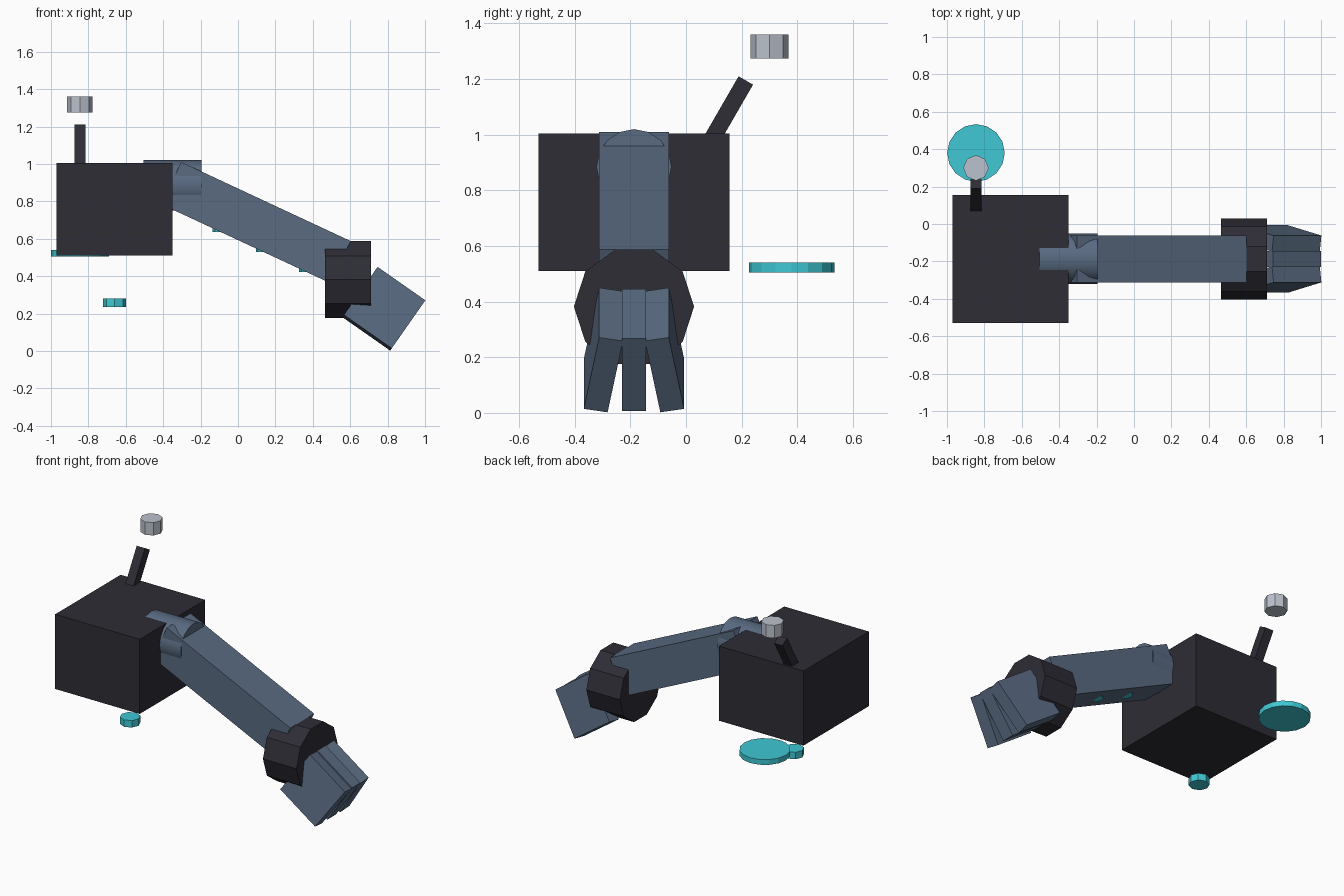
import bpy
from math import radians

if "Cube" in bpy.data.objects:
    bpy.data.objects.remove(bpy.data.objects["Cube"], do_unlink=True)


def material(name, rgb):
    mat = bpy.data.materials.new(name)
    mat.use_nodes = True
    color = (*rgb, 1.0)
    mat.diffuse_color = color
    bsdf = next(n for n in mat.node_tree.nodes if n.type == "BSDF_PRINCIPLED")
    bsdf.inputs["Base Color"].default_value = color
    return mat


CHARCOAL = material("charcoal", (0.027, 0.026, 0.036))
STEEL = material("steel_blue", (0.10, 0.145, 0.22))
TEAL = material("teal", (0.05, 0.58, 0.66))
SILVER = material("silver", (0.50, 0.54, 0.61))


def finish(name, mat, rotation):
    obj = bpy.context.object
    obj.name = name
    obj.rotation_euler = [radians(a) for a in rotation]
    obj.data.materials.append(mat)
    return obj


def box(name, mat, center, size, rotation=(0, 0, 0)):
    bpy.ops.mesh.primitive_cube_add(size=1, location=center)
    obj = finish(name, mat, rotation)
    obj.scale = size
    return obj


def cylinder(name, mat, center, radius, depth, sides, rotation=(0, 0, 0)):
    bpy.ops.mesh.primitive_cylinder_add(
        vertices=sides, radius=radius, depth=depth, location=center)
    return finish(name, mat, rotation)


MID = -0.187    # the arm's centre plane
MAST_X = -0.845

# Shoulder block
box("shoulder_block", CHARCOAL, (-0.66, MID, 0.757), (0.62, 0.685, 0.495))

# Exhaust mast with floating cap and discs
box("mast", CHARCOAL, (MAST_X, 0.14, 1.065), (0.06, 0.06, 0.30), (-30, 0, 0))
cylinder("mast_cap", SILVER, (MAST_X, 0.30, 1.317), 0.068, 0.085, 8)
cylinder("large_disc", TEAL, (MAST_X, 0.38, 0.523), 0.154, 0.035, 16)
cylinder("small_disc", TEAL, (-0.66, MID, 0.257), 0.062, 0.046, 8)

# Shoulder joint and sloping arm
cylinder("shoulder_joint", STEEL, (-0.35, MID, 0.885), 0.135, 0.31, 16, (0, 90, 0))
bpy.ops.object.shade_smooth_by_angle(angle=radians(30))
box("arm", STEEL, (0.096, MID, 0.686), (1.0, 0.25, 0.25), (0, 25, 0))

# Lights under the arm
for i in range(3):
    cylinder(f"arm_light_{i + 1}", TEAL,
             (-0.09 + 0.23 * i, MID, 0.655 - 0.107 * i), 0.045, 0.035, 8)

# Wrist cuff
cylinder("wrist_cuff", CHARCOAL, (0.588, MID, 0.382), 0.216, 0.246, 10, (0, 90, 0))

# Fingers, the outer ones rolled outward
for name, side in (("right", -1), ("middle", 0), ("left", 1)):
    box(f"{name}_finger", STEEL, (0.78, MID + 0.11 * side, 0.226),
        (0.312, 0.087, 0.318), (10 * side, 35, 0))
